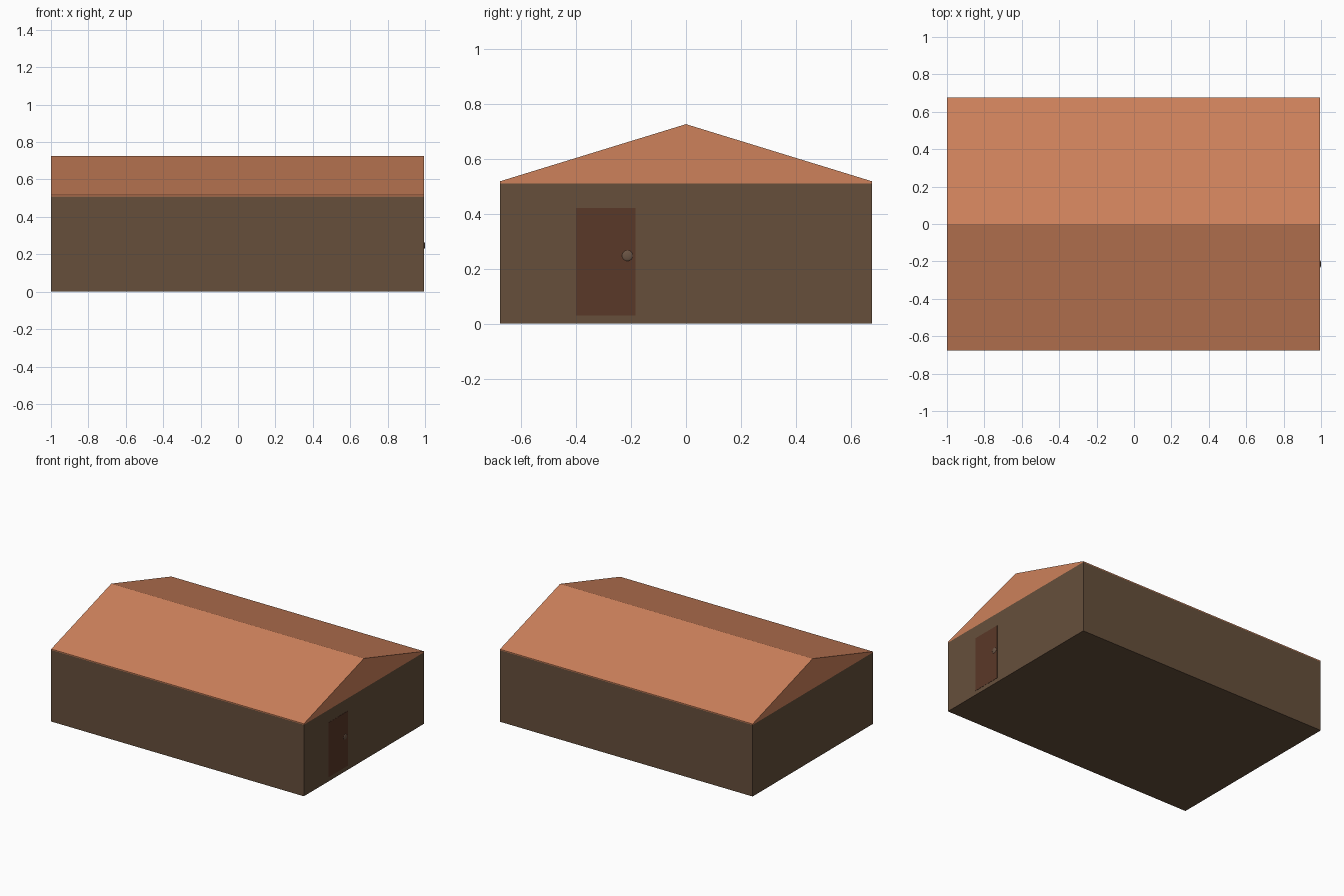
import bpy, math

if "Cube" in bpy.data.objects:
    bpy.data.objects.remove(bpy.data.objects["Cube"])


def material(name, rgb):
    def lin(c):
        c /= 255
        return c / 12.92 if c <= 0.04045 else ((c + 0.055) / 1.055) ** 2.4
    m = bpy.data.materials.new(name)
    m.diffuse_color = (*[lin(c) for c in rgb], 1)
    m.use_nodes = True
    m.node_tree.nodes["Principled BSDF"].inputs["Base Color"].default_value = m.diffuse_color
    return m


def extrude_x(name, profile, x0, x1, mat):
    """Extrude a (y, z) profile along x into a closed solid."""
    n = len(profile)
    verts = [(x, y, z) for x in (x0, x1) for y, z in profile]
    faces = [tuple(reversed(range(n))), tuple(range(n, 2 * n))]
    faces += [(i, (i + 1) % n, n + (i + 1) % n, n + i) for i in range(n)]
    me = bpy.data.meshes.new(name)
    me.from_pydata(verts, [], faces)
    me.materials.append(mat)
    ob = bpy.data.objects.new(name, me)
    bpy.context.collection.objects.link(ob)
    return ob


def rect(y0, y1, z0, z1):
    return [(y0, z0), (y1, z0), (y1, z1), (y0, z1)]


wall_mat = material("wall brown", (102, 79, 59))
roof_mat = material("terracotta", (205, 129, 91))
door_mat = material("dark door brown", (90, 56, 40))
knob_mat = material("knob grey brown", (106, 84, 68))

LEFT, RIGHT, HALF = -1.0, 0.994, 0.677

# Walls and gabled roof with a thin eave edge
extrude_x("walls", rect(-HALF, HALF, 0, 0.51), LEFT, RIGHT, wall_mat)
extrude_x("roof", [(-HALF, 0.51), (HALF, 0.51), (HALF, 0.517), (0, 0.725), (-HALF, 0.517)],
          LEFT, RIGHT, roof_mat)

# Door plate on the right end
extrude_x("door", rect(-0.40, -0.183, 0.03, 0.42), RIGHT - 0.002, RIGHT + 0.0015, door_mat)

# Flattened round knob
bpy.ops.mesh.primitive_uv_sphere_add(segments=24, ring_count=12, radius=0.02,
                                     location=(RIGHT, -0.213, 0.247),
                                     rotation=(0, math.pi / 2, 0))
knob = bpy.context.object
knob.name = "door_knob"
knob.scale = (1, 1, 0.3)
knob.data.materials.append(knob_mat)
bpy.ops.object.shade_smooth_by_angle()
